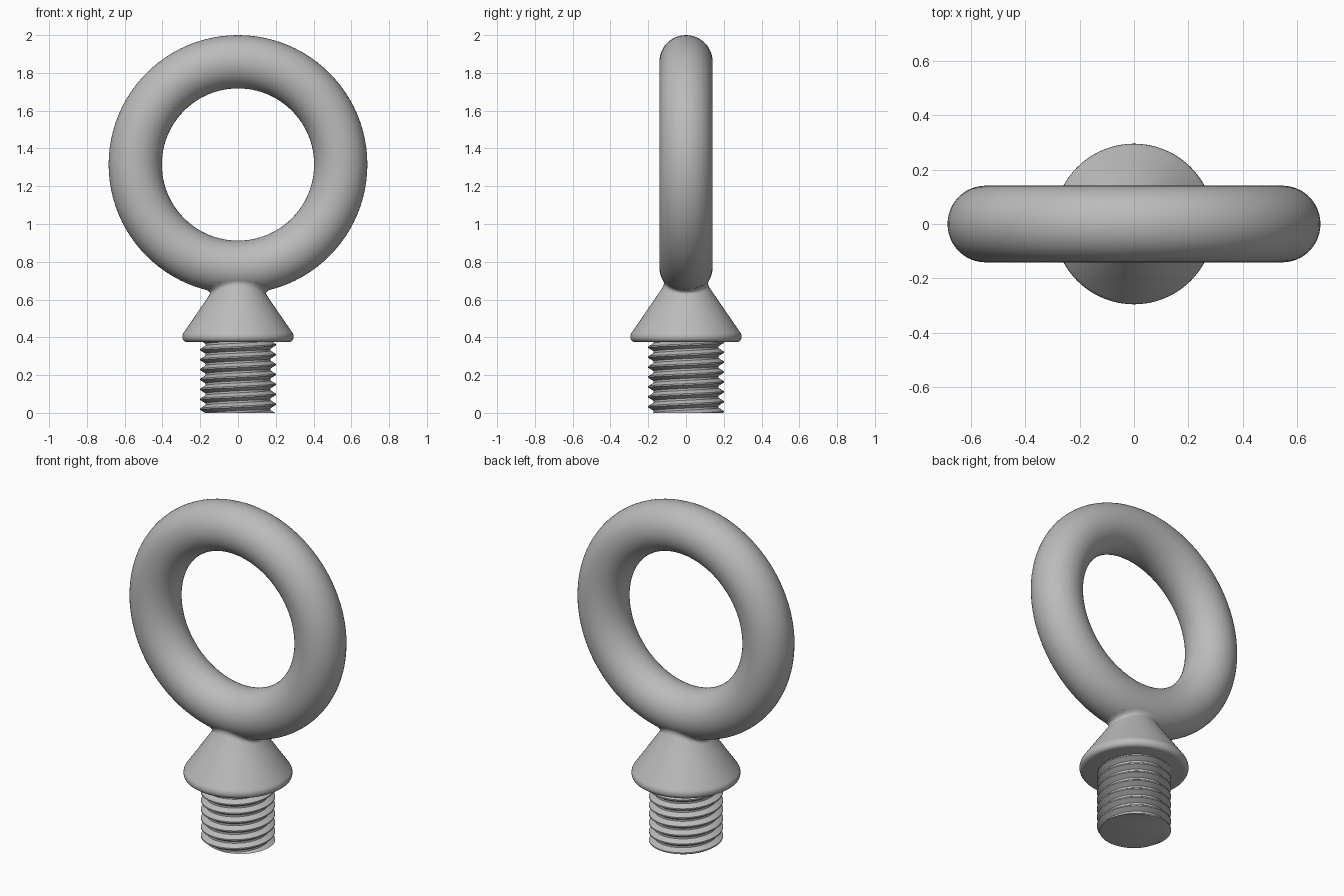
import bpy, bmesh, math
from mathutils import Vector

RING_Z, MAJOR, MINOR = 1.315, 0.544, 0.141
SEG = 96

if "Cube" in bpy.data.objects:
    bpy.data.objects.remove(bpy.data.objects["Cube"])

steel = bpy.data.materials.new("grey_steel")
steel.use_nodes = True
GREY = (0.5, 0.5, 0.5, 1)
steel.diffuse_color = GREY
steel.node_tree.nodes["Principled BSDF"].inputs["Base Color"].default_value = GREY


def finish(obj):
    obj.data.materials.append(steel)
    bpy.ops.object.select_all(action='DESELECT')
    obj.select_set(True)
    bpy.context.view_layer.objects.active = obj
    bpy.ops.object.shade_smooth_by_angle(angle=math.radians(35))


def grid_object(name, columns):
    """Skin a closed loop of point columns, then cap the open ends."""
    bm = bmesh.new()
    cols = [[bm.verts.new(p) for p in c] for c in columns]
    for a, b in zip(cols, cols[1:]):
        for j in range(len(a) - 1):
            bm.faces.new((a[j], b[j], b[j + 1], a[j + 1]))
    bmesh.ops.remove_doubles(bm, verts=bm.verts, dist=1e-5)
    bmesh.ops.holes_fill(bm, edges=[e for e in bm.edges if e.is_boundary], sides=0)
    bmesh.ops.recalc_face_normals(bm, faces=bm.faces)
    mesh = bpy.data.meshes.new(name)
    bm.to_mesh(mesh)
    bm.free()
    obj = bpy.data.objects.new(name, mesh)
    bpy.context.collection.objects.link(obj)
    finish(obj)


# Lifting ring
bpy.ops.mesh.primitive_torus_add(major_radius=MAJOR, minor_radius=MINOR,
                                 major_segments=SEG, minor_segments=48,
                                 location=(0, 0, RING_Z), rotation=(math.pi / 2, 0, 0))
ring = bpy.context.object
ring.name = "lifting_ring"
finish(ring)


# Collar: rounded rim, cone, and a fillet that follows the ring's surface
def ring_core(p):
    flat = Vector((p.x, 0, p.z - RING_Z)).normalized() * MAJOR
    return flat + Vector((0, 0, RING_Z))


def onto_ring(p, depth=0.0):
    core = ring_core(p)
    return core + (p - core).normalized() * (MINOR - depth)


def cone_point(out, z):
    return out * (0.284 - (z - 0.43) * 0.684) + Vector((0, 0, z))


def cone_hit(out, gap):
    lo, hi = 0.43, 0.74
    for _ in range(30):
        z = (lo + hi) / 2
        p = cone_point(out, z)
        if (p - ring_core(p)).length > MINOR + gap:
            lo = z
        else:
            hi = z
    return cone_point(out, lo)


rim = [(0.27, 0.375), (0.28, 0.377), (0.288, 0.383), (0.293, 0.391),
       (0.295, 0.4), (0.294, 0.411), (0.291, 0.42)]
columns = []
for i in range(SEG + 1):
    ang = math.tau * i / SEG
    out = Vector((math.cos(ang), math.sin(ang), 0))
    start, corner = cone_hit(out, 0.025), cone_hit(out, 0)
    end = onto_ring(corner + out * 0.045)
    col = [out * r + Vector((0, 0, z)) for r, z in rim]
    col += [cone_point(out, 0.43).lerp(start, k / 4) for k in range(4)]
    for k in range(9):
        t = k / 8
        col.append(start.lerp(corner, t).lerp(corner.lerp(end, t), t))
    col.append(onto_ring(end, 0.02))
    columns.append(col)
grid_object("collar", columns)

# Threaded shank: a helical tooth clipped flat at both ends
PITCH, TOP, CREST, ROOT = 0.0525, 0.378, 0.2, 0.172
marks = (0.07, 0.4, 0.6, 0.93)


def tooth(phase):
    f = abs((phase + 0.5) % 1 - 0.5)
    t = min(max((f - 0.07) / 0.33, 0), 1)
    return CREST + (ROOT - CREST) * t


columns = []
for i in range(SEG + 1):
    turn = i / SEG
    col = []
    for k in range(-3, 10):
        for m in marks:
            z = min(max(PITCH * (k + m + turn - 0.125), 0), TOP)
            r = tooth(z / PITCH - turn + 0.125)
            col.append(Vector((r * math.cos(math.tau * turn),
                               r * math.sin(math.tau * turn), z)))
    columns.append(col)
grid_object("threaded_shank", columns)
